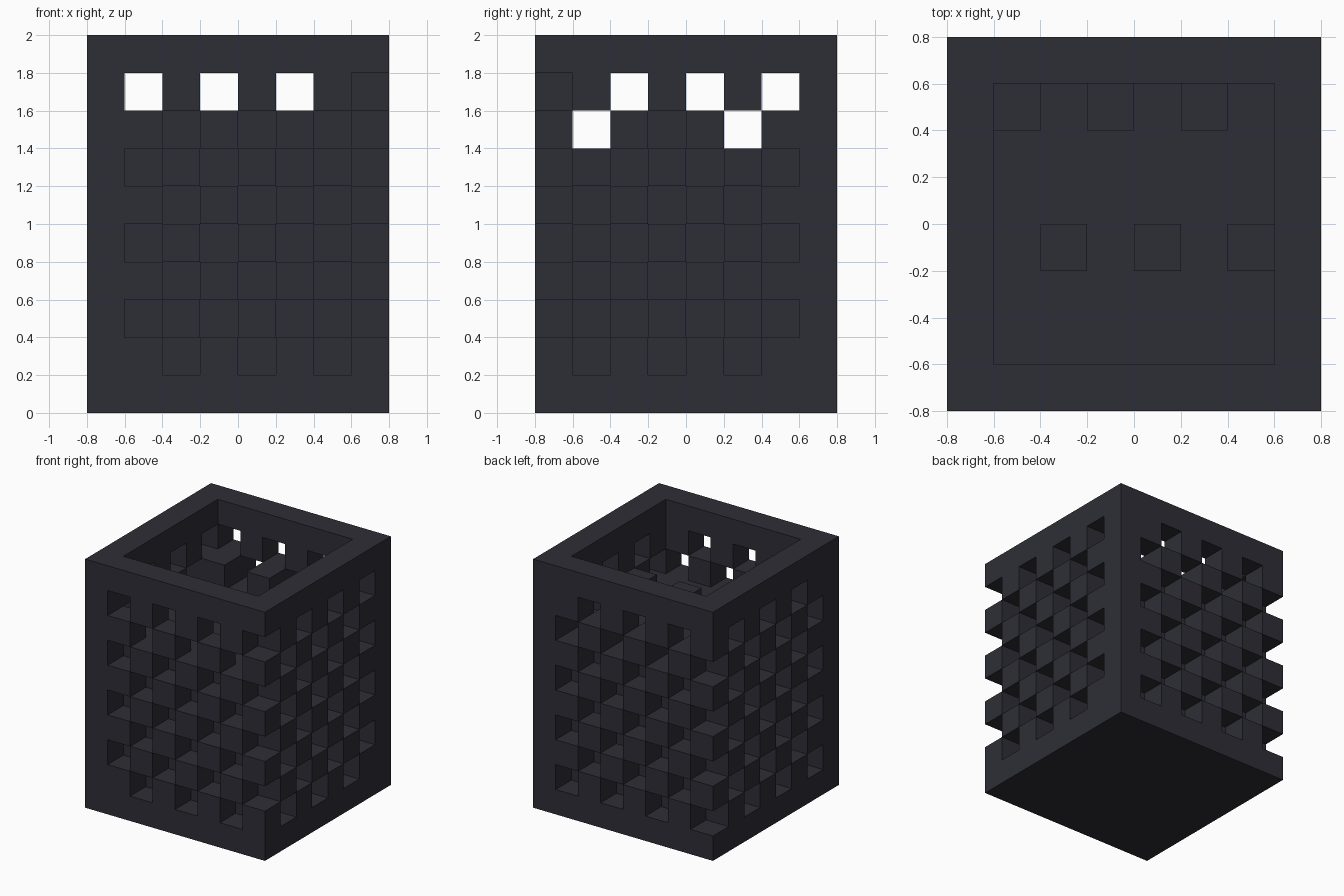
import bpy
import bmesh
from mathutils import Vector

cube = bpy.data.objects.get("Cube")
if cube:
    bpy.data.objects.remove(cube, do_unlink=True)

S = 0.2                      # size of one block
NX, NY, NZ = 8, 8, 10        # blocks along each axis
FILL_TOP = 7                 # layers below the inner floor

mat = bpy.data.materials.new("dark_slate")
mat.use_nodes = True
colour = (0.027, 0.027, 0.037, 1.0)
mat.diffuse_color = colour
bsdf = mat.node_tree.nodes["Principled BSDF"]
bsdf.inputs["Base Color"].default_value = colour
bsdf.inputs["Roughness"].default_value = 0.9


def is_hole(i, j, k):
    """Checkered openings; two opposite corners are notched, two stay solid."""
    if not 1 <= k <= NZ - 2:
        return False
    if (i, j) in ((0, 0), (NX - 1, NY - 1)):
        return False
    if j in (0, NY - 1):                 # front and back walls
        return (i + k) % 2 == 1
    return (j + k) % 2 == 0              # side walls


# Cells of each part
base, walls, filling = set(), set(), set()
for i in range(NX):
    for j in range(NY):
        base.add((i, j, 0))
        edge = i in (0, NX - 1) or j in (0, NY - 1)
        for k in range(1, NZ):
            if edge and not is_hole(i, j, k):
                walls.add((i, j, k))
            elif not edge and k < FILL_TOP:
                filling.add((i, j, k))
middle_blocks = {(i, 3, FILL_TOP) for i in (2, 4, 6)}
back_blocks = {(i, 6, FILL_TOP) for i in (1, 3, 5)}
solid = base | walls | filling | middle_blocks | back_blocks


def build_part(name, cells):
    """Make a mesh from the exposed sides of a set of cells."""
    bm = bmesh.new()
    verts = {}

    def corner(p):
        if p not in verts:
            verts[p] = bm.verts.new(
                Vector((p[0] - NX / 2, p[1] - NY / 2, p[2])) * S)
        return verts[p]

    for cell in sorted(cells):
        for axis in range(3):
            u, v = (axis + 1) % 3, (axis + 2) % 3
            for side in (0, 1):
                neighbour = list(cell)
                neighbour[axis] += 2 * side - 1
                if tuple(neighbour) in solid:
                    continue
                quad = []
                for du, dv in ((0, 0), (1, 0), (1, 1), (0, 1)):
                    p = list(cell)
                    p[axis] += side
                    p[u] += du
                    p[v] += dv
                    quad.append(corner(tuple(p)))
                bm.faces.new(quad if side else quad[::-1])
    mesh = bpy.data.meshes.new(name)
    bm.to_mesh(mesh)
    bm.free()
    mesh.materials.append(mat)
    obj = bpy.data.objects.new(name, mesh)
    bpy.context.collection.objects.link(obj)


build_part("base_slab", base)
build_part("lattice_walls", walls)
build_part("inner_filling", filling)
build_part("middle_blocks", middle_blocks)
build_part("back_blocks", back_blocks)
